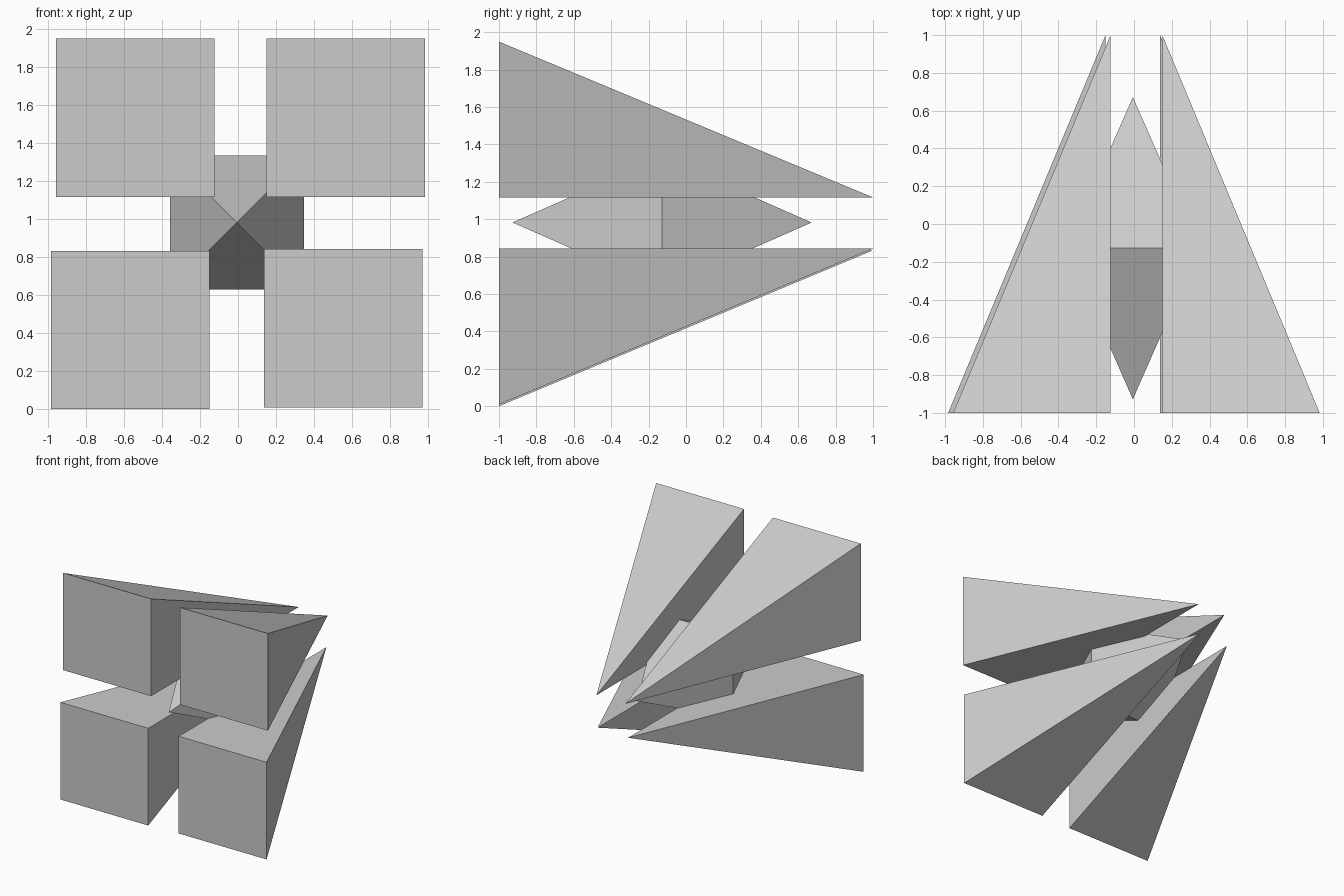
import bpy

if "Cube" in bpy.data.objects:
    bpy.data.objects.remove(bpy.data.objects["Cube"])


def make_object(name, verts, faces):
    mesh = bpy.data.meshes.new(name)
    mesh.from_pydata(verts, [], faces)
    obj = bpy.data.objects.new(name, mesh)
    bpy.context.collection.objects.link(obj)
    return obj


def square(x0, x1, z0, z1, y):
    return [(x0, y, z0), (x1, y, z0), (x1, y, z1), (x0, y, z1)]


SIDES = [(1, 0, 4), (2, 1, 4), (3, 2, 4), (0, 3, 4)]

# Four corner spikes: square base at the front, tip behind the inner corner
SIZE = 0.833
spikes = {
    "upper_left_spike": (-0.124, 1.116, -1, 1),
    "upper_right_spike": (0.150, 1.116, 1, 1),
    "lower_left_spike": (-0.151, 0.833, -1, -1),
    "lower_right_spike": (0.138, 0.842, 1, -1),
}
for name, (x, z, sx, sz) in spikes.items():
    xa, xb = sorted((x, x + sx * SIZE))
    za, zb = sorted((z, z + sz * SIZE))
    verts = square(xa, xb, za, zb, -1) + [(x, 1, z)]
    make_object(name, verts, [(0, 1, 2, 3)] + SIDES)

# Central double pyramid with its square waist embedded in the spikes
cx, cy, cz, r = -0.006, -0.128, 0.982, 0.352
verts = square(cx - r, cx + r, cz - r, cz + r, cy)
verts += [(cx, cy + 0.8, cz), (cx, cy - 0.8, cz)]
front = [(0, 1, 5), (1, 2, 5), (2, 3, 5), (3, 0, 5)]
make_object("central_core", verts, SIDES + front)
